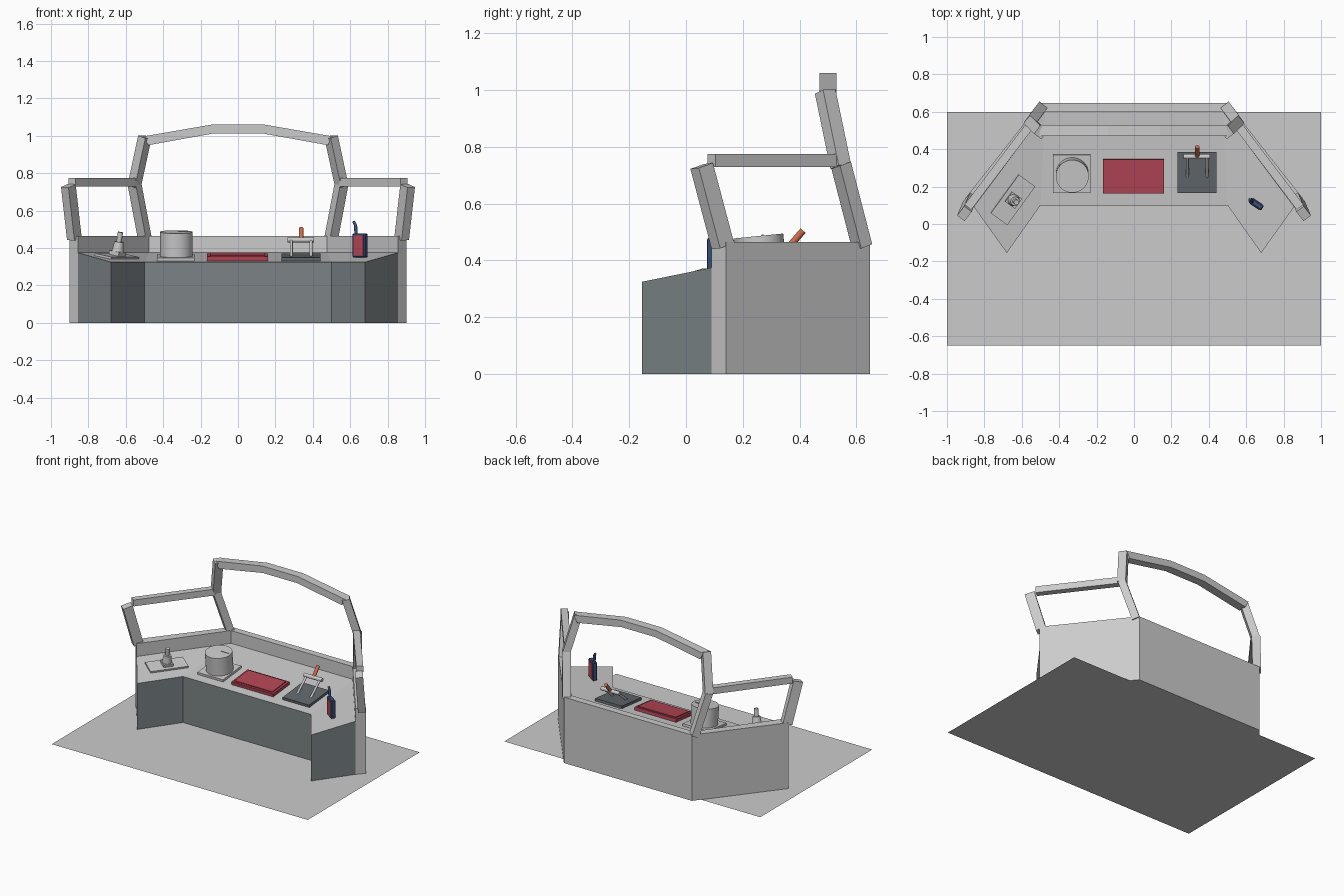
import bpy, bmesh, math
from mathutils import Vector, Matrix

if "Cube" in bpy.data.objects:
    bpy.data.objects.remove(bpy.data.objects["Cube"])


def material(name, rgb):
    m = bpy.data.materials.new(name)
    m.diffuse_color = (*rgb, 1)
    m.use_nodes = True
    m.node_tree.nodes["Principled BSDF"].inputs["Base Color"].default_value = m.diffuse_color
    return m


RED = material("red", (0.45, 0.06, 0.09))
ORANGE = material("orange", (0.6, 0.15, 0.08))
BLUE = material("blue", (0.04, 0.08, 0.2))
SLATE = material("slate", (0.2, 0.23, 0.24))
DARK = material("dark", (0.12, 0.14, 0.15))


def finish(name, bm, mat=None, matrix=None):
    if matrix is not None:
        bmesh.ops.transform(bm, matrix=matrix, verts=bm.verts)
    bmesh.ops.recalc_face_normals(bm, faces=bm.faces)
    me = bpy.data.meshes.new(name)
    bm.to_mesh(me)
    bm.free()
    ob = bpy.data.objects.new(name, me)
    bpy.context.collection.objects.link(ob)
    if mat:
        me.materials.append(mat)
    return ob


def box(name, size, pos, frame=Matrix(), mat=None, bevel=0):
    bm = bmesh.new()
    bmesh.ops.create_cube(bm, size=1)
    bmesh.ops.scale(bm, vec=size, verts=bm.verts)
    if bevel:
        bmesh.ops.bevel(bm, geom=bm.edges[:], offset=bevel, segments=1, affect='EDGES')
    return finish(name, bm, mat, frame @ Matrix.Translation(pos))


def rod(name, a, b, r1, r2=None, frame=Matrix(), mat=None, sides=32):
    a, b = Vector(a), Vector(b)
    bm = bmesh.new()
    bmesh.ops.create_cone(bm, cap_ends=True, segments=sides, radius1=r1,
                          radius2=r1 if r2 is None else r2, depth=(b - a).length)
    rot = (b - a).to_track_quat('Z', 'Y').to_matrix().to_4x4()
    ob = finish(name, bm, mat, frame @ Matrix.Translation((a + b) / 2) @ rot)
    for p in ob.data.polygons:
        p.use_smooth = len(p.vertices) == 4
    return ob


def beam(name, a, b, w, h, side):
    """Rectangular bar from a to b, its width turned along 'side'."""
    a, b = Vector(a), Vector(b)
    z = (b - a).normalized()
    y = z.cross(Vector(side)).normalized()
    x = y.cross(z)
    m = Matrix((x, y, z)).transposed().to_4x4()
    return box(name, (w, h, (b - a).length), (0, 0, 0), Matrix.Translation((a + b) / 2) @ m)


def prism(name, pts, direction):
    bm = bmesh.new()
    f = bm.faces.new([bm.verts.new(p) for p in pts])
    ext = bmesh.ops.extrude_face_region(bm, geom=[f])
    moved = [g for g in ext["geom"] if isinstance(g, bmesh.types.BMVert)]
    # keep the starting cap so the solid stays closed
    if not f.is_valid or len(bm.faces) < len(pts) + 2:
        bm.faces.new([v for v in bm.verts if v not in moved])
    bmesh.ops.translate(bm, vec=direction, verts=moved)
    return finish(name, bm)


# Floor sheet
bm = bmesh.new()
bm.faces.new([bm.verts.new(p) for p in ((-1, -.65, 0), (1, -.65, 0), (1, .6, 0), (-1, .6, 0))])
finish("floor", bm)

# Outer wall wrapping three sides
outer = [(-.9, .14), (-.5, .648), (.5, .648), (.9, .14)]
inner = [(.855, .09), (.475, .6), (-.475, .6), (-.855, .09)]
prism("outer_wall", [(x, y, 0) for x, y in outer + inner], (0, 0, .465))

# Console: front panels with end faces, and the sloping desk top
front = [(-.855, .09, .375), (-.68, -.155, .325), (-.5, .1, .325),
         (.5, .1, .325), (.68, -.155, .325), (.855, .09, .375)]
bm = bmesh.new()
for p, q in zip(front, front[1:]):
    bm.faces.new([bm.verts.new(v) for v in ((*p[:2], 0), (*q[:2], 0), q, p)])
bmesh.ops.remove_doubles(bm, verts=bm.verts, dist=1e-4)
finish("console_front", bm, SLATE)
bm = bmesh.new()
v = [bm.verts.new(p) for p in front + [(.475, .6, .375), (-.475, .6, .375)]]
for ids in ((0, 1, 2, 7), (2, 3, 6, 7), (3, 4, 5, 6)):
    bm.faces.new([v[i] for i in ids])
finish("desk_top", bm)

# Window frame posts and side rails
for s, label in ((-1, "left"), (1, "right")):
    along = (.6 * s, -.8, 0)
    beam(f"end_post_{label}", (.875 * s, .13, .45), (.907 * s, .055, .733), .065, .05, along)
    beam(f"corner_post_{label}", (.498 * s, .62, .45), (.553 * s, .545, .74), .05, .055, along)
    beam(f"upper_post_{label}", (.555 * s, .545, .73), (.498 * s, .49, .995), .055, .05, along)
    beam(f"side_rail_{label}", (.888 * s, .09, .752), (.558 * s, .525, .752), .045, .045, (0, 0, 1))

# Faceted top arch
arch = [(-.505, .997), (-.14, 1.06), (.14, 1.06), (.505, .997),
        (.48, .95), (.135, 1.012), (-.135, 1.012), (-.48, .95)]
prism("top_arch", [(x, .47, z) for x, z in arch], (0, .06, 0))

# Middle desk frame: local z = 0 lies on the desk surface
desk = Matrix.Translation((0, .1, .325)) @ Matrix.Rotation(math.atan(.1), 4, 'X')

# Large dial
box("dial_plate", (.2, .205, .016), (-.333, .17, .008), desk)
rod("dial", (-.33, .17, .014), (-.33, .17, .145), .088, frame=desk, sides=48)
box("dial_marker", (.06, .008, .005), (-.29, .185, .146), desk)

# Red screen with raised centre
box("screen_frame", (.325, .182, .022), (-.003, .157, .011), desk, RED)
box("screen_panel", (.295, .155, .008), (-.003, .157, .024), desk, RED)

# Throttle lever
box("lever_plate", (.208, .22, .018), (.337, .177, .009), desk, DARK)
for x in (.285, .39):
    rod("lever_arm", (x, .25, .35), (x, .36, .443), .008, sides=16)
rod("lever_crossbar", (.265, .36, .443), (.407, .36, .443), .013, sides=24)
rod("lever_handle", (.338, .362, .447), (.338, .412, .505), .012, mat=ORANGE, sides=24)

# Joystick on the left wing
wing = (Matrix.Translation((-.648, .13, .35)) @ Matrix.Rotation(math.radians(54), 4, 'Z')
        @ Matrix.Rotation(math.atan(.18), 4, 'X'))
box("joystick_plate", (.255, .11, .012), (0, 0, .006), wing)
box("joystick_base", (.065, .065, .022), (0, 0, .022), wing)
rod("joystick_collar", (0, 0, .03), (0, 0, .085), .032, .024, frame=wing)
rod("joystick_stick", (0, 0, .08), (0, 0, .137), .014, frame=wing)

# Hand radio standing on the right wing
radio = Matrix.Translation((.653, .107, .347)) @ Matrix.Rotation(math.radians(-34), 4, 'Z')
box("radio_body", (.082, .03, .13), (0, 0, .067), radio, BLUE, .005)
box("radio_face", (.062, .036, .108), (0, 0, .067), radio, RED)
rod("radio_antenna", (-.026, 0, .13), (-.03, 0, .178), .009, frame=radio, mat=BLUE, sides=16)
rod("radio_antenna_tip", (-.03, 0, .174), (-.042, 0, .195), .008, frame=radio, mat=BLUE, sides=16)
